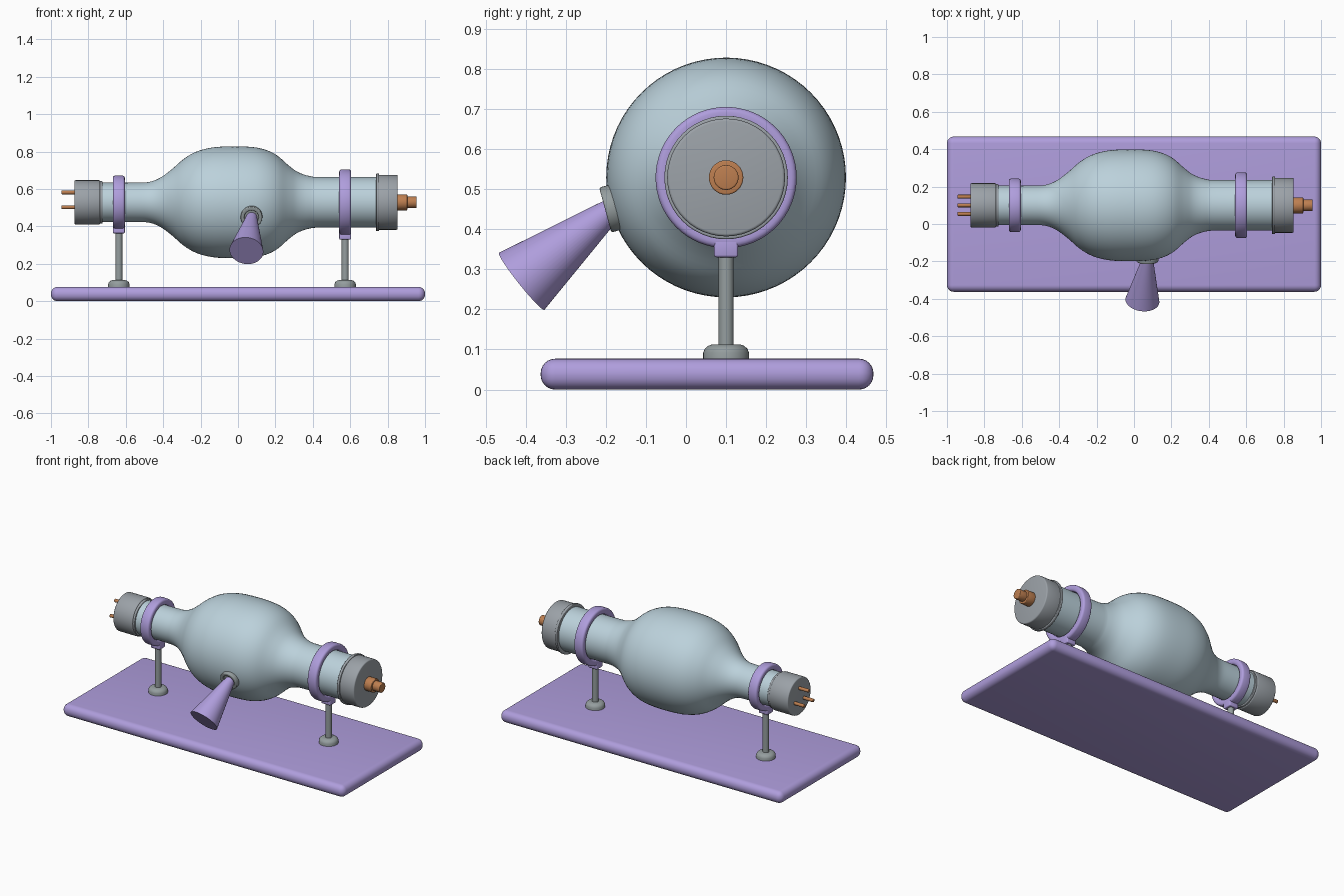
import bpy, bmesh, math
from mathutils import Vector, Matrix

cube = bpy.data.objects.get("Cube")
if cube:
    bpy.data.objects.remove(cube, do_unlink=True)

AXIS_Y, AXIS_Z = 0.10, 0.529   # tube centre line
PLATE_TOP = 0.077


def material(name, rgb):
    mat = bpy.data.materials.new(name)
    mat.use_nodes = True
    mat.diffuse_color = (*rgb, 1)
    mat.node_tree.nodes["Principled BSDF"].inputs["Base Color"].default_value = (*rgb, 1)
    return mat


purple = material("lilac plastic", (0.43, 0.34, 0.72))
glass = material("pale blue glass", (0.50, 0.64, 0.71))
cap_grey = material("cap grey", (0.33, 0.36, 0.39))
steel = material("steel grey", (0.30, 0.34, 0.345))
copper = material("copper", (0.51, 0.21, 0.08))


def finish(name, bm, mat, bevel=0, segments=3):
    bmesh.ops.recalc_face_normals(bm, faces=bm.faces)
    mesh = bpy.data.meshes.new(name)
    bm.to_mesh(mesh)
    bm.free()
    obj = bpy.data.objects.new(name, mesh)
    bpy.context.collection.objects.link(obj)
    mesh.materials.append(mat)
    bpy.ops.object.select_all(action='DESELECT')
    obj.select_set(True)
    bpy.context.view_layer.objects.active = obj
    if bevel:
        mod = obj.modifiers.new("Bevel", 'BEVEL')
        mod.width, mod.segments = bevel, segments
        mod.limit_method = 'ANGLE'
        bpy.ops.object.modifier_apply(modifier=mod.name)
    bpy.ops.object.shade_smooth_by_angle(angle=math.radians(35))
    return obj


def lathe(name, profile, mat, origin, direction, bevel=0, sides=48, closed=False):
    """Turn (distance along axis, radius) points around an axis."""
    bm = bmesh.new()
    rings = []
    for d, r in profile:
        rings.append([bm.verts.new((r * math.cos(a), r * math.sin(a), d))
                      for a in (math.tau * i / sides for i in range(sides))])
    pairs = list(zip(rings, rings[1:]))
    if closed:
        pairs.append((rings[-1], rings[0]))
    else:
        bm.faces.new(rings[0])
        bm.faces.new(rings[-1])
    for a, b in pairs:
        for i in range(sides):
            j = (i + 1) % sides
            bm.faces.new((a[i], a[j], b[j], b[i]))
    turn = Vector(direction).to_track_quat('Z', 'Y').to_matrix().to_4x4()
    bm.transform(Matrix.Translation(origin) @ turn)
    return finish(name, bm, mat, bevel)


def box(name, centre, size, mat, bevel, segments=3):
    bm = bmesh.new()
    bmesh.ops.create_cube(bm, size=1)
    bm.transform(Matrix.Translation(centre) @ Matrix.Diagonal((*size, 1)))
    return finish(name, bm, mat, bevel, segments)


def smooth_profile(points, steps=4):
    """Pass a Catmull-Rom curve through the points."""
    p = [Vector(q) for q in (points[0], *points, points[-1])]
    out = []
    for a, b, c, d in zip(p, p[1:], p[2:], p[3:]):
        for k in range(steps):
            t = k / steps
            out.append(0.5 * (2 * b + (c - a) * t + (2 * a - 5 * b + 4 * c - d) * t ** 2
                              + (3 * b - a - 3 * c + d) * t ** 3))
    return out + [p[-1]]


def along_x(name, profile, mat, bevel=0, sides=48, closed=False, y=0, z=0):
    return lathe(name, profile, mat, (0, AXIS_Y + y, AXIS_Z + z), (1, 0, 0),
                 bevel, sides, closed)


# Base plate with fully rounded rim
box("base_plate", (0, 0.0525, PLATE_TOP / 2), (2, 0.83, PLATE_TOP), purple, 0.036, 6)

# Blown glass envelope
along_x("glass_bulb", smooth_profile([
    (-0.74, 0.105), (-0.55, 0.105), (-0.47, 0.11), (-0.41, 0.135), (-0.35, 0.18),
    (-0.29, 0.232), (-0.22, 0.272), (-0.13, 0.294), (-0.02, 0.299), (0.08, 0.295),
    (0.15, 0.28), (0.21, 0.25), (0.27, 0.198), (0.32, 0.162), (0.38, 0.141),
    (0.45, 0.135), (0.75, 0.135)]), glass, sides=72)

# End caps and their lips
along_x("left_cap", [(-0.874, 0.118), (-0.738, 0.118)], cap_grey, 0.006)
along_x("left_cap_lip", [(-0.74, 0.113), (-0.724, 0.113)], cap_grey, 0.004)
along_x("right_cap", [(0.745, 0.147), (0.854, 0.147)], cap_grey, 0.007)
along_x("right_cap_lip", [(0.738, 0.154), (0.755, 0.154)], cap_grey, 0.004)

# Copper terminal on the right, three pins on the left
along_x("terminal_base", [(0.85, 0.043), (0.905, 0.043)], copper, 0.004, 32)
along_x("terminal_tip", [(0.90, 0.031), (0.955, 0.031)], copper, 0.004, 32)
for i in range(3):
    a = math.tau * i / 3
    along_x(f"contact_pin_{i + 1}", [(-0.944, 0.0105), (-0.87, 0.0105)], copper, 0.004, 16,
            y=0.053 * math.sin(a), z=0.053 * math.cos(a))

# Clamp rings on stands
for side, x, inner, outer in (("left", -0.637, 0.106, 0.143), ("right", 0.573, 0.137, 0.176)):
    along_x(f"{side}_clamp_ring", [(x - 0.032, inner), (x - 0.032, outer),
                                   (x + 0.032, outer), (x + 0.032, inner)],
            purple, 0.013, 64, closed=True)
    bottom = AXIS_Z - outer - 0.023
    box(f"{side}_clamp_block", (x, AXIS_Y, bottom + 0.022), (0.064, 0.06, 0.044), purple, 0.006)
    lathe(f"{side}_stand_post", [(PLATE_TOP, 0.019), (bottom + 0.01, 0.019)], steel,
          (x, AXIS_Y, 0), (0, 0, 1), sides=32)
    lathe(f"{side}_stand_foot", [(0.07, 0.057), (0.092, 0.057), (0.102, 0.053),
                                 (0.109, 0.045), (0.113, 0.034)], steel,
          (x, AXIS_Y, 0), (0, 0, 1))

# Window collar facing radially out of the bulb
outward = Vector((0, -0.966, -0.26))
collar_at = Vector((0.072, AXIS_Y, AXIS_Z)) + outward * 0.28
lathe("window_collar", [(0, 0.038), (0, 0.058), (0.032, 0.058), (0.032, 0.038)], steel,
      collar_at, outward, 0.005, closed=True)
lathe("window_disc", [(0, 0.04), (0.02, 0.04)], steel, collar_at, outward)

# Beam cone
start, end = Vector((0.074, -0.178, 0.455)), Vector((0.045, -0.41, 0.27))
lathe("beam_cone", [(0, 0.027), ((end - start).length, 0.091)], purple, start, end - start)
